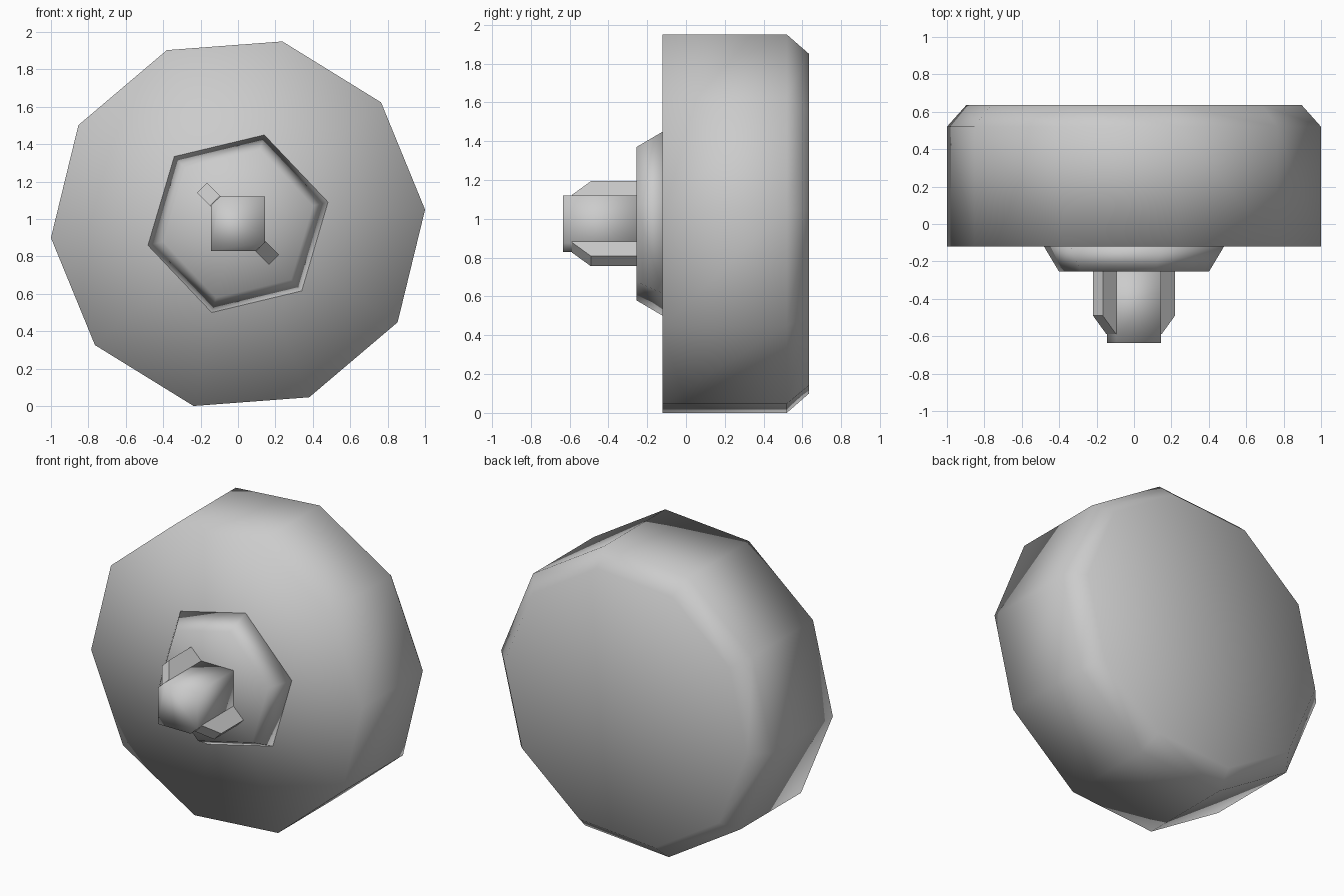
import bpy, bmesh
from math import sin, cos, radians, pi
from mathutils import Vector

MID = 0.975  # height of the shared axis

if "Cube" in bpy.data.objects:
    bpy.data.objects.remove(bpy.data.objects["Cube"], do_unlink=True)

grey = bpy.data.materials.new("plain_grey")
grey.use_nodes = True
grey.diffuse_color = (0.6, 0.6, 0.6, 1)
grey.node_tree.nodes["Principled BSDF"].inputs["Base Color"].default_value = (0.6, 0.6, 0.6, 1)


def loft(name, rings, smooth=True, fan=True):
    """Skin matching rings of points and close both ends."""
    bm = bmesh.new()
    loops = [[bm.verts.new(p) for p in ring] for ring in rings]
    n = len(loops[0])
    for a, b in zip(loops, loops[1:]):
        for i in range(n):
            j = (i + 1) % n
            bm.faces.new((a[i], a[j], b[j], b[i]))
    for end in (loops[0], loops[-1]):
        if fan:
            hub = bm.verts.new(sum((v.co for v in end), Vector()) / n)
            for i in range(n):
                bm.faces.new((end[i], end[(i + 1) % n], hub))
        else:
            bm.faces.new(end)
    bmesh.ops.recalc_face_normals(bm, faces=bm.faces)
    for f in bm.faces:
        f.smooth = smooth
    mesh = bpy.data.meshes.new(name)
    bm.to_mesh(mesh)
    bm.free()
    mesh.materials.append(grey)
    obj = bpy.data.objects.new(name, mesh)
    bpy.context.collection.objects.link(obj)
    return obj


def ring(sides, radius, y, turn):
    angles = [radians(turn) + 2 * pi * i / sides for i in range(sides)]
    return [(radius * cos(a), y, MID + radius * sin(a)) for a in angles]


# Ten-sided drum with a bevelled back rim
loft("drum", [ring(10, r, y, 4.3) for r, y in ((1.003, -0.12), (1.003, 0.52), (0.9, 0.635))])

# Six-sided tapered hub on the front
loft("hub", [ring(6, r, y, 13.5) for r, y in ((0.495, -0.12), (0.412, -0.255))])

# Square spindle, with the two corners behind the keys cut off
half = [(0.145, 0.145), (-0.095, 0.145), (-0.145, 0.1)]
section = half + [(-x, -z) for x, z in half]
loft("spindle", [[(x, y, MID + z) for x, z in section] for y in (-0.24, -0.635)], fan=False)

# Two sloped keys on opposite corners of the spindle
profile = [(0.05, -0.24), (0.273, -0.24), (0.273, -0.49), (0.173, -0.588), (0.05, -0.588)]
for name, angle in (("upper_key", 135), ("lower_key", 315)):
    c, s = cos(radians(angle)), sin(radians(angle))
    sides = [[(r * c - t * s, y, MID + r * s + t * c) for r, y in profile] for t in (-0.037, 0.037)]
    loft(name, sides, smooth=False, fan=False)
